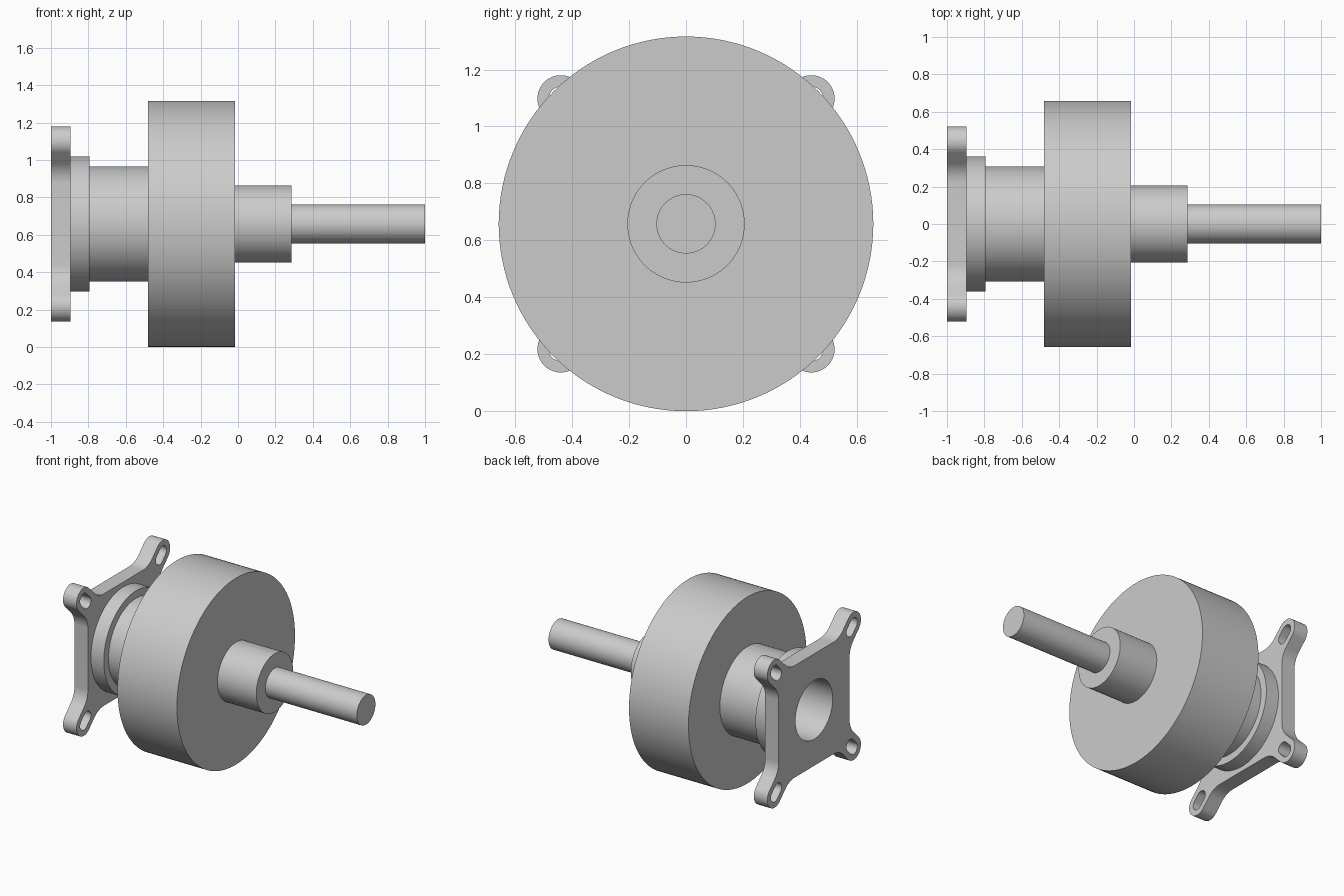
import bpy, bmesh, math
from mathutils import Vector

if "Cube" in bpy.data.objects:
    bpy.data.objects.remove(bpy.data.objects["Cube"], do_unlink=True)

AXIS_Z = 0.658
BORE = 0.207
SEGMENTS = 128

grey = bpy.data.materials.new("machined grey")
grey.use_nodes = True
colour = (0.6, 0.6, 0.6, 1)
grey.diffuse_color = colour
grey.node_tree.nodes["Principled BSDF"].inputs["Base Color"].default_value = colour


def finish(name, bm):
    """Turn a bmesh into a smooth-shaded object on the shaft axis."""
    bmesh.ops.recalc_face_normals(bm, faces=bm.faces)
    mesh = bpy.data.meshes.new(name)
    bm.to_mesh(mesh)
    bm.free()
    mesh.materials.append(grey)
    obj = bpy.data.objects.new(name, mesh)
    obj.location.z = AXIS_Z
    bpy.context.collection.objects.link(obj)
    bpy.ops.object.select_all(action='DESELECT')
    obj.select_set(True)
    bpy.context.view_layer.objects.active = obj
    bpy.ops.object.shade_smooth_by_angle(angle=math.radians(30))


def turned(name, profile, closed=False):
    """Revolve (x, radius) points around the x axis."""
    bm = bmesh.new()
    verts = [bm.verts.new((x, 0, r)) for x, r in profile]
    edges = [bm.edges.new(pair) for pair in zip(verts, verts[1:])]
    if closed:
        edges.append(bm.edges.new((verts[-1], verts[0])))
    bmesh.ops.spin(bm, geom=verts + edges, axis=(1, 0, 0), cent=(0, 0, 0),
                   angle=math.tau, steps=SEGMENTS, use_duplicate=False)
    bmesh.ops.remove_doubles(bm, verts=bm.verts, dist=0.0001)
    finish(name, bm)


def arc(centre, radius, start, end, steps):
    """Points on an arc, angles in degrees."""
    angles = [math.radians(start + (end - start) * i / steps) for i in range(steps + 1)]
    return [Vector((centre[0] + radius * math.cos(a),
                    centre[1] + radius * math.sin(a))) for a in angles]


def rotated(points, quarter):
    turn = [Vector((p.x, p.y)) for p in points]
    for _ in range(quarter):
        turn = [Vector((-p.y, p.x)) for p in turn]
    return turn


# Turned body: collar and neck are bored, the rest is solid
turned("collar", [(-0.895, BORE), (-0.895, 0.361), (-0.795, 0.361), (-0.795, BORE)], True)
turned("neck", [(-0.795, BORE), (-0.795, 0.308), (-0.48, 0.308), (-0.48, BORE)], True)
turned("drum", [(-0.48, 0), (-0.48, AXIS_Z), (-0.016, AXIS_Z), (-0.016, 0)])
turned("hub", [(-0.016, 0), (-0.016, 0.206), (0.287, 0.206), (0.287, 0)])
turned("shaft", [(0.287, 0), (0.287, 0.104), (1, 0.104), (1, 0)])

# Mounting flange: one corner of the outline, repeated four times
LUG, LUG_R, SIDE, FILLET = 0.44, 0.082, 0.395, 0.15
side_end = SIDE - LUG_R * math.sqrt(2) - FILLET * math.tan(math.radians(22.5))
corner = arc((SIDE + FILLET, side_end), FILLET, 180, 135, 10)
corner += arc((LUG, LUG), LUG_R, -45, 135, 28)
corner += arc((side_end, SIDE + FILLET), FILLET, 315, 270, 10)

# Radial slot in each lug
inner = LUG - 0.036
slot = arc((LUG, LUG), 0.042, -45, 135, 16) + arc((inner, inner), 0.042, 135, 315, 16)

outline = [p for q in range(4) for p in rotated(corner, q)]
bore = arc((0, 0), BORE, 0, 360, SEGMENTS)[:-1]
loops = [outline, bore] + [rotated(slot, q) for q in range(4)]

bm = bmesh.new()
for loop in loops:
    verts = [bm.verts.new((-1, p.x, p.y)) for p in loop]
    for a, b in zip(verts, verts[1:] + verts[:1]):
        bm.edges.new((a, b))
bmesh.ops.triangle_fill(bm, edges=bm.edges[:], use_beauty=True, normal=(-1, 0, 0))
solid = bmesh.ops.extrude_face_region(bm, geom=bm.faces[:], use_keep_orig=True)
moved = [g for g in solid["geom"] if isinstance(g, bmesh.types.BMVert)]
bmesh.ops.translate(bm, verts=moved, vec=(0.105, 0, 0))
finish("mounting_flange", bm)
